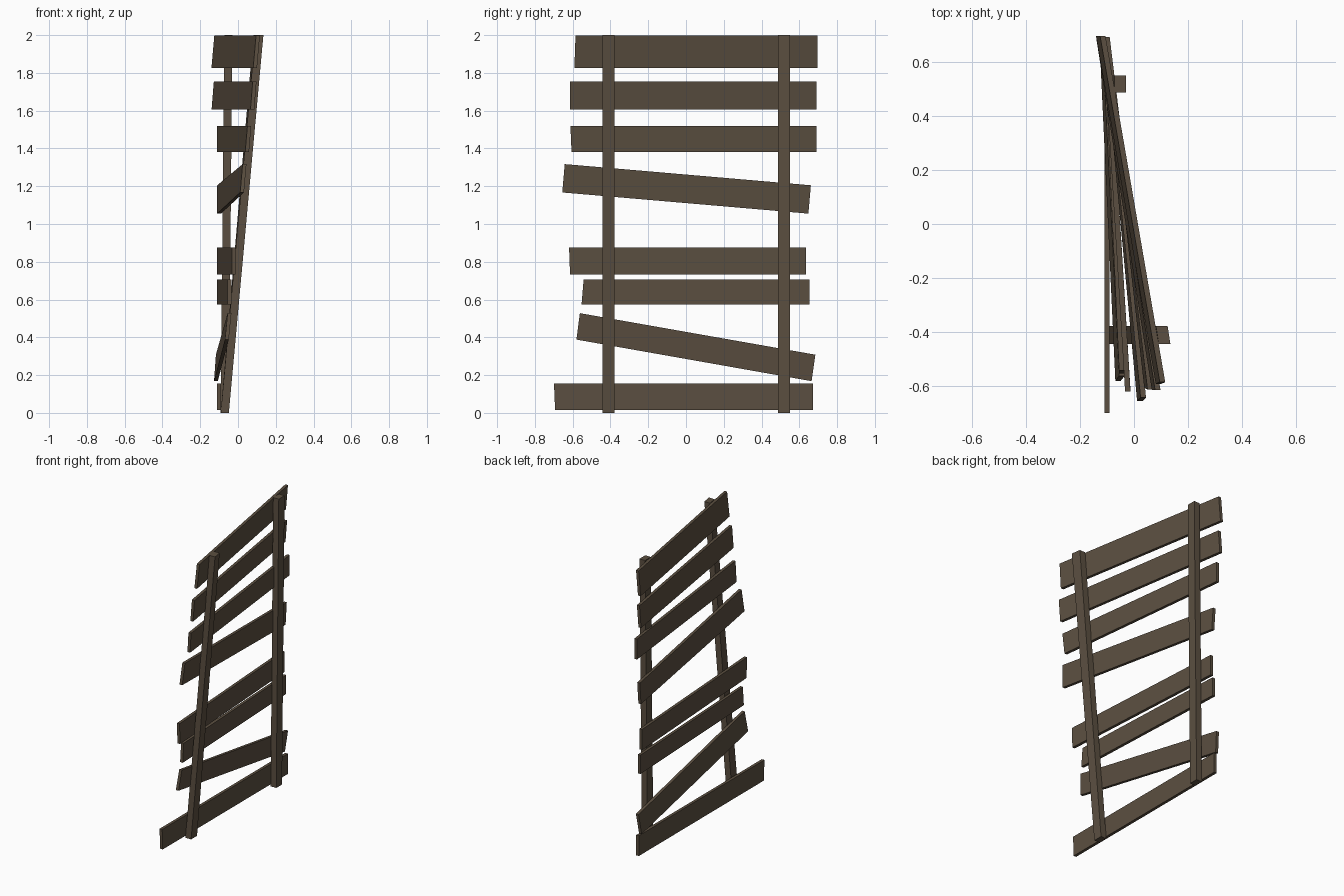
import bpy

wood = bpy.data.materials.new("dark_wood")
wood.diffuse_color = (0.105, 0.078, 0.052, 1)


def slab(name, corners, thick):
    """Board from four mid-plane corners, thickened along x."""
    h = thick / 2
    verts = [(x + s * h, y, z) for s in (-1, 1) for x, y, z in corners]
    faces = [(3, 2, 1, 0), (4, 5, 6, 7)]
    faces += [(i, (i + 1) % 4, (i + 1) % 4 + 4, i + 4) for i in range(4)]
    mesh = bpy.data.meshes.new(name)
    mesh.from_pydata(verts, [], faces)
    # corners run counter-clockwise seen from +x, so normals face outward
    mesh.update()
    mesh.materials.append(wood)
    obj = bpy.data.objects.new(name, mesh)
    bpy.context.collection.objects.link(obj)


# posts: name, y range, bottom x, top x, top twist
for name, y0, y1, xb, xt, tw in [
    ("leaning_post", -0.443, -0.378, -0.07, 0.108, 0.005),
    ("upright_post", 0.487, 0.55, -0.07, -0.051, 0.0),
]:
    slab(name, [(xb, y0, 0), (xb, y1, 0), (xt - tw, y1, 2), (xt + tw, y0, 2)], 0.043)

# planks: for each end (x, lean, y bottom, z bottom, y top, z top)
planks = [
    ((-0.100, 0.000, -0.693, 0.015, -0.699, 0.155), (-0.100, 0.000, 0.672, 0.015, 0.672, 0.155)),
    ((-0.052, 0.014, -0.580, 0.388, -0.562, 0.528), (-0.112, 0.010, 0.665, 0.168, 0.685, 0.308)),
    ((-0.045, 0.000, -0.553, 0.575, -0.542, 0.705), (-0.100, 0.000, 0.655, 0.575, 0.655, 0.705)),
    ((-0.023, 0.000, -0.614, 0.733, -0.619, 0.875), (-0.100, 0.000, 0.636, 0.733, 0.636, 0.875)),
    ((0.028, 0.013, -0.655, 1.167, -0.642, 1.317), (-0.100, 0.000, 0.648, 1.055, 0.661, 1.205)),
    ((0.054, 0.012, -0.606, 1.380, -0.612, 1.520), (-0.100, 0.000, 0.692, 1.380, 0.692, 1.520)),
    ((0.082, 0.012, -0.614, 1.605, -0.614, 1.755), (-0.124, 0.012, 0.690, 1.605, 0.690, 1.755)),
    ((0.098, 0.015, -0.591, 1.827, -0.585, 1.997), (-0.123, 0.015, 0.696, 1.827, 0.696, 1.997)),
]
for n, (a, b) in enumerate(planks, 1):
    def bottom(e): return (e[0] - e[1] / 2, e[2], e[3])
    def top(e): return (e[0] + e[1] / 2, e[4], e[5])
    slab(f"plank_{n}", [bottom(a), bottom(b), top(b), top(a)], 0.02)
